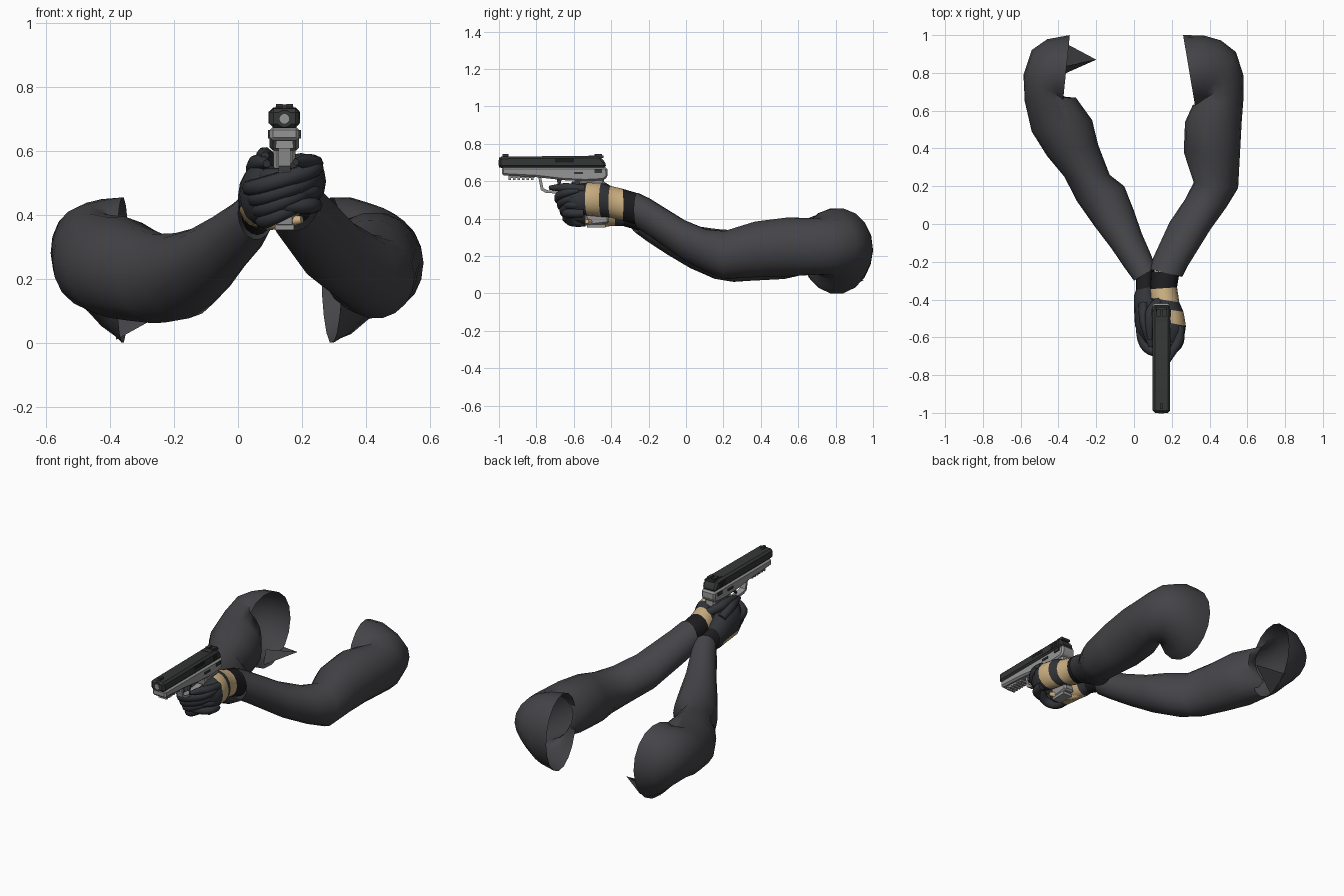
import bpy, bmesh, math
from mathutils import Vector

if "Cube" in bpy.data.objects:
    bpy.data.objects.remove(bpy.data.objects["Cube"])

GX = 0.145  # centre plane of the pistol


def material(name, r, g, b):
    m = bpy.data.materials.new(name)
    m.diffuse_color = (r, g, b, 1)
    m.use_nodes = True
    m.node_tree.nodes["Principled BSDF"].inputs["Base Color"].default_value = m.diffuse_color
    return m


CLOTH = material("cloth", .058, .058, .065)
GLOVE = material("glove", .033, .035, .041)
CUFF = material("cuff", .012, .012, .014)
TAN = material("tan", .60, .43, .22)
STEEL = material("dark_steel", .035, .037, .037)
FRAME = material("grey_frame", .30, .30, .30)


def finish(name, me, mats, angle=40):
    ob = bpy.data.objects.new(name, me)
    bpy.context.collection.objects.link(ob)
    for m in mats:
        me.materials.append(m)
    bpy.ops.object.select_all(action='DESELECT')
    ob.select_set(True)
    bpy.context.view_layer.objects.active = ob
    bpy.ops.object.shade_smooth_by_angle(angle=math.radians(angle))
    return ob


def loft(name, rings, mats, sides=16, cap=False, pick=lambda seg, c, s: 0, wrinkle=0):
    """Skin of elliptical rings: inner x,y / outer x,y / centre z / half height."""
    bm = bmesh.new()
    loops = []
    for i, (xi, yi, xo, yo, z, rz) in enumerate(rings):
        mid, half = Vector(((xi + xo) / 2, (yi + yo) / 2, z)), Vector(((xo - xi) / 2, (yo - yi) / 2, 0))
        loop = []
        for k in range(sides):
            a = 2 * math.pi * k / sides
            f = 1 + wrinkle * math.sin(3 * a + i * 2.1)
            loop.append(bm.verts.new(mid + half * math.cos(a) * f + Vector((0, 0, rz * math.sin(a) * f))))
        loops.append(loop)
    for i in range(len(loops) - 1):
        for k in range(sides):
            n = (k + 1) % sides
            a = 2 * math.pi * (k + .5) / sides
            f = bm.faces.new((loops[i][k], loops[i][n], loops[i + 1][n], loops[i + 1][k]))
            f.material_index = pick(i, math.cos(a), math.sin(a))
    if cap:
        bm.faces.new(loops[0])
        bm.faces.new(loops[-1])
    bmesh.ops.recalc_face_normals(bm, faces=bm.faces)
    me = bpy.data.meshes.new(name)
    bm.to_mesh(me)
    bm.free()
    return finish(name, me, mats, 55)


def tube(name, pts, r, mat, res=2):
    """Rounded finger or bar along a short path."""
    cu = bpy.data.curves.new(name, 'CURVE')
    cu.dimensions = '3D'
    cu.bevel_depth, cu.bevel_resolution, cu.use_fill_caps = r, res, True
    sp = cu.splines.new('NURBS')
    sp.points.add(len(pts) - 1)
    for p, co in zip(sp.points, pts):
        p.co = (*co, 1)
    sp.order_u, sp.use_endpoint_u, sp.resolution_u = 3, True, 4
    sp.points[0].radius, sp.points[-1].radius = .9, .45
    tmp = bpy.data.objects.new(name + "_path", cu)
    bpy.context.collection.objects.link(tmp)
    me = bpy.data.meshes.new_from_object(tmp.evaluated_get(bpy.context.evaluated_depsgraph_get()))
    bpy.data.objects.remove(tmp)
    me.materials.clear()
    return finish(name, me, [mat], 60)


def prism(name, yz, half, mat, bevel=0, x=GX):
    """Side profile (y, z) extruded across x."""
    bm = bmesh.new()
    f = bm.faces.new([bm.verts.new((x - half, y, z)) for y, z in yz])
    new = bmesh.ops.extrude_face_region(bm, geom=[f])['geom']
    bmesh.ops.translate(bm, vec=(2 * half, 0, 0), verts=[v for v in new if isinstance(v, bmesh.types.BMVert)])
    bmesh.ops.recalc_face_normals(bm, faces=bm.faces)
    if bevel:
        bmesh.ops.bevel(bm, geom=bm.edges[:], offset=bevel, segments=1, affect='EDGES')
    me = bpy.data.meshes.new(name)
    bm.to_mesh(me)
    bm.free()
    return finish(name, me, [mat], 25)


def block(name, y0, y1, z0, z1, half, mat, x=GX, bevel=0):
    return prism(name, [(y0, z0), (y1, z0), (y1, z1), (y0, z1)], half, mat, bevel, x)


def rod(name, y0, y1, z, r, mat):
    me = bpy.data.meshes.new(name)
    bm = bmesh.new()
    bmesh.ops.create_cone(bm, cap_ends=True, segments=16, radius1=r, radius2=r, depth=y1 - y0)
    for v in bm.verts:
        v.co = (GX + v.co.x, (y0 + y1) / 2 + v.co.z, z + v.co.y)
    bmesh.ops.recalc_face_normals(bm, faces=bm.faces)
    bm.to_mesh(me)
    bm.free()
    return finish(name, me, [mat])


# Sleeves: hollow tubes whose shoulder ends turn inward
loft("sleeve_grip_arm", [
    (.085, -.24, .255, -.28, .445, .095), (.10, -.18, .285, -.22, .41, .10),
    (.19, .01, .405, -.03, .285, .108), (.27, .13, .49, .09, .23, .115),
    (.315, .22, .55, .19, .205, .13), (.265, .38, .562, .36, .235, .15),
    (.27, .54, .57, .54, .25, .16), (.31, .63, .578, .66, .25, .155),
    (.33, .635, .58, .79, .25, .15), (.335, .63, .54, .91, .26, .165),
    (.335, .625, .46, .97, .255, .185), (.33, .62, .37, 1.0, .24, .215),
    (.325, .615, .26, 1.0, .23, .23)], [CLOTH], 18, wrinkle=.012)
loft("sleeve_support_arm", [
    (.115, -.23, .0, -.30, .405, .08), (.09, -.16, -.05, -.23, .36, .088),
    (.04, -.05, -.12, -.13, .305, .10), (.0, .07, -.21, -.01, .25, .115),
    (-.05, .2, -.30, .12, .21, .135), (-.13, .26, -.37, .25, .20, .14),
    (-.19, .42, -.46, .36, .22, .15), (-.22, .55, -.54, .49, .235, .16),
    (-.31, .67, -.58, .65, .255, .15), (-.37, .66, -.585, .79, .28, .15),
    (-.38, .64, -.54, .92, .27, .17), (-.38, .62, -.46, .98, .25, .20),
    (-.38, .61, -.34, 1.0, .23, .23)], [CLOTH], 18, wrinkle=.012)
# Torn corner on the support sleeve
flap = bpy.data.meshes.new("sleeve_flap")
flap.from_pydata([(-.38, .79, .01), (-.35, .95, .07), (-.2, .87, .11), (-.39, .83, .09)], [],
                 [(0, 1, 2), (0, 2, 3)])
finish("sleeve_flap", flap, [CLOTH])


# Grip hand: cuff, tan wrist strap, back-of-hand panel
def grip_colours(seg, c, s):
    if seg == 0:
        return 1
    return 2 if seg == 1 or (seg == 3 and c > .1) else 0


loft("grip_hand", [
    (.09, -.25, .24, -.26, .45, .085), (.085, -.345, .228, -.335, .475, .085),
    (.085, -.39, .24, -.415, .49, .085), (.10, -.44, .262, -.465, .50, .09),
    (.12, -.51, .275, -.54, .505, .088), (.15, -.56, .268, -.585, .505, .082),
    (.16, -.62, .24, -.63, .50, .055)], [GLOVE, CUFF, TAN], 16, True, grip_colours)
tube("grip_index_finger", [(.245, -.54, .56), (.245, -.61, .565), (.205, -.67, .567), (.18, -.73, .565)], .024, GLOVE)
tube("grip_thumb", [(.15, -.40, .54), (.09, -.44, .575), (.08, -.52, .59), (.085, -.61, .585)], .028, GLOVE)
for i in range(3):
    z = .52 - .045 * i
    tube(f"grip_finger_{i}", [(.24, -.55, z), (.245, -.62, z), (.14, -.65, z), (.07, -.61, z), (.08, -.55, z)],
         .026, GLOVE)


# Support hand: cuff, palm with tan heel, wrapping fingers
def support_colours(seg, c, s):
    if seg == 0:
        return 1
    return 2 if seg in (2, 3) and s < -.5 else 0


loft("support_hand", [
    (.11, -.22, .01, -.29, .405, .068), (.105, -.33, .01, -.35, .43, .068),
    (.12, -.38, .0, -.38, .445, .085), (.15, -.45, .0, -.45, .46, .10),
    (.15, -.54, .005, -.54, .465, .10), (.14, -.60, .03, -.59, .47, .088),
    (.12, -.64, .06, -.63, .475, .055)], [GLOVE, CUFF, TAN], 16, True, support_colours)
tube("support_heel_band", [(.04, -.35, .40), (.06, -.42, .38), (.13, -.50, .378), (.20, -.53, .385)], .026, TAN)
tube("support_thumb", [(.05, -.42, .53), (.05, -.50, .56), (.075, -.58, .565), (.09, -.65, .56)], .028, GLOVE)
for i in range(4):
    z = .495 - .034 * i
    s = .014 * i
    tube(f"support_finger_{i}", [(.035 + s, -.54, z - .01), (.035 + s, -.645 + s, z - .015), (.14, -.69 + s, z + .015),
                                 (.25 - s, -.645 + s, z + .05), (.255 - s, -.575, z + .055)], .027, GLOVE)

# Pistol slide, muzzle and sights
prism("slide", [(-1, .672), (-1, .732), (-.47, .736), (-.435, .71), (-.425, .672)], .046, STEEL, .012)
rod("muzzle_ring", -1.0, -.95, .70, .027, STEEL)
rod("muzzle", -1.002, -.95, .70, .015, FRAME)
block("front_sight", -.98, -.95, .73, .745, .008, STEEL)
for s in (-1, 1):
    block("rear_sight", -.49, -.45, .73, .746, .010, STEEL, GX + s * .016)
    for i in range(5):
        block("slide_serration", -.53 + i * .016, -.522 + i * .016, .685, .722, .003, STEEL, GX + s * .046)
    block("slide_stop", -.60, -.55, .638, .65, .005, STEEL, GX + s * .046)
    block("safety_lever", -.49, -.45, .645, .665, .006, STEEL, GX + s * .046)
block("rear_sight_base", -.52, -.44, .725, .738, .028, STEEL)
block("ejection_port", -.70, -.60, .70, .722, .004, CUFF, GX + .043)

# Frame, rail, grip and trigger
prism("frame", [(-.985, .675), (-.985, .632), (-.80, .622), (-.66, .606), (-.54, .60), (-.44, .605),
                (-.418, .625), (-.42, .675)], .046, FRAME, .010)
block("rail", -.95, -.81, .618, .635, .026, FRAME)
for i in range(6):
    block("rail_tooth", -.948 + i * .024, -.935 + i * .024, .608, .62, .028, FRAME)
prism("grip", [(-.575, .62), (-.44, .62), (-.41, .375), (-.53, .36)], .034, FRAME, .010)
block("magazine_base", -.53, -.43, .353, .37, .03, FRAME)
prism("trigger_guard", [(-.79, .622), (-.775, .622), (-.762, .562), (-.74, .552), (-.67, .548), (-.58, .56),
                        (-.58, .545), (-.67, .533), (-.75, .538), (-.776, .553)], .019, FRAME)
prism("trigger", [(-.69, .61), (-.665, .61), (-.672, .58), (-.69, .557), (-.697, .56), (-.687, .585)], .008, STEEL)
